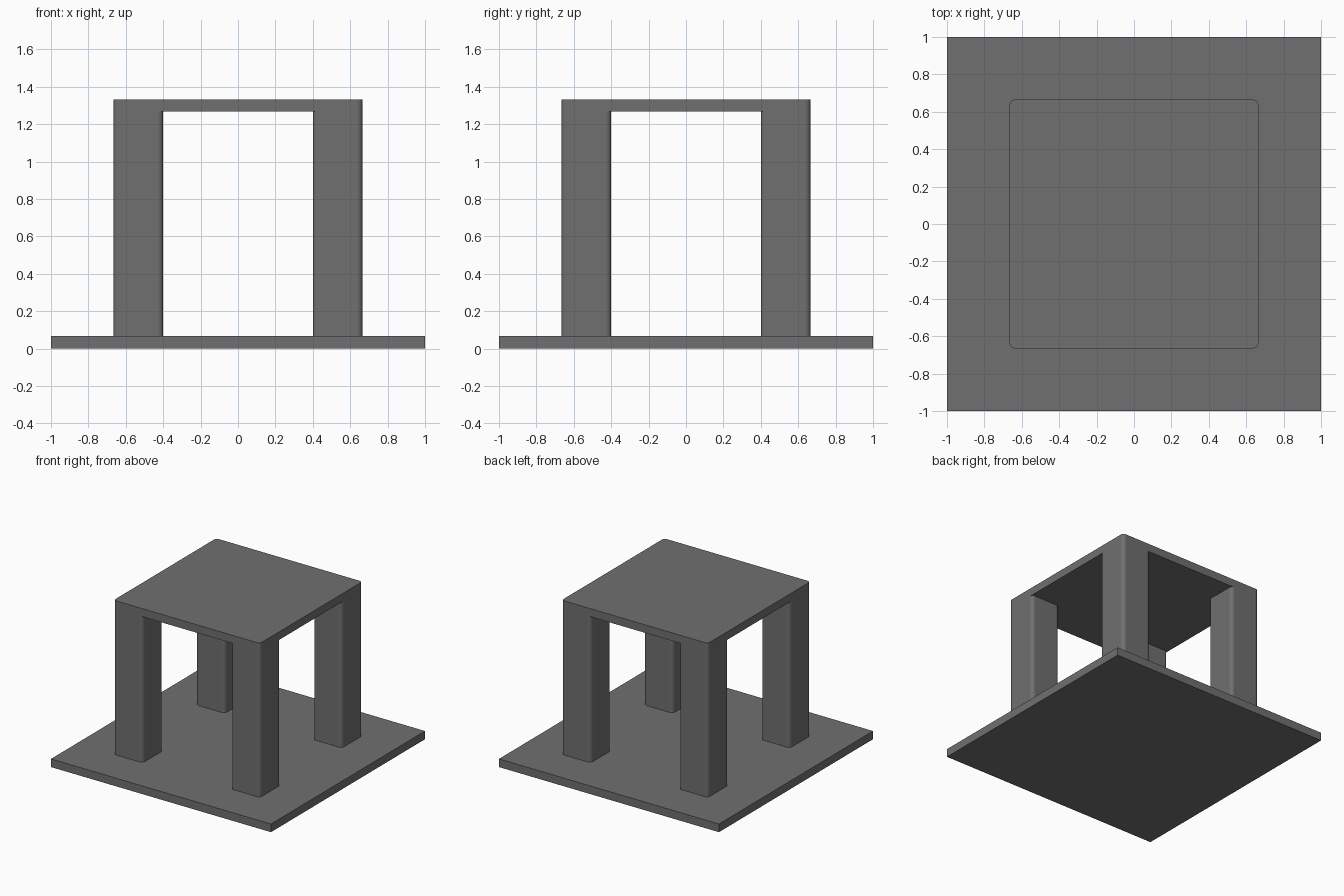
import bpy
import bmesh
from mathutils import Matrix

if "Cube" in bpy.data.objects:
    bpy.data.objects.remove(bpy.data.objects["Cube"])

BASE_TOP = 0.067       # top of the base plate
TABLE_BOTTOM = 1.267   # underside of the table top
TABLE_TOP = 1.333
HALF = 0.665           # half width of the table top
LEG = 0.265            # leg thickness
RADIUS = 0.027         # rounding of the upright edges

dark = bpy.data.materials.new("dark_grey")
dark.diffuse_color = (0.16, 0.16, 0.16, 1)
dark.use_nodes = True
dark.node_tree.nodes["Principled BSDF"].inputs["Base Color"].default_value = dark.diffuse_color


def slab(name, x, y, width, z0, z1, radius=0.0):
    """Square block with optionally rounded upright edges."""
    bm = bmesh.new()
    bmesh.ops.create_cube(bm, size=1, matrix=Matrix.Diagonal((width, width, z1 - z0, 1)))
    if radius:
        upright = [e for e in bm.edges
                   if abs(e.verts[0].co.z - e.verts[1].co.z) > 1e-4]
        rounded = bmesh.ops.bevel(bm, geom=upright, offset=radius, segments=4,
                                  profile=0.5, affect='EDGES')
        # Smooth the rounded corners only, so the broad sides stay flat
        bm.normal_update()
        for f in rounded["faces"]:
            n = f.normal
            f.smooth = max(abs(n.x), abs(n.y), abs(n.z)) < 0.999
    mesh = bpy.data.meshes.new(name)
    bm.to_mesh(mesh)
    bm.free()
    mesh.materials.append(dark)
    obj = bpy.data.objects.new(name, mesh)
    obj.location = (x, y, (z0 + z1) / 2)
    bpy.context.collection.objects.link(obj)
    return obj


# Base plate
slab("base_plate", 0, 0, 2.0, 0, BASE_TOP)

# Table top
slab("table_top", 0, 0, 2 * HALF, TABLE_BOTTOM, TABLE_TOP, RADIUS)

# Four corner legs
c = HALF - LEG / 2
for depth, sy in (("front", -1), ("back", 1)):
    for side, sx in (("left", -1), ("right", 1)):
        slab(f"{depth}_{side}_leg", sx * c, sy * c, LEG, BASE_TOP, TABLE_BOTTOM, RADIUS)
